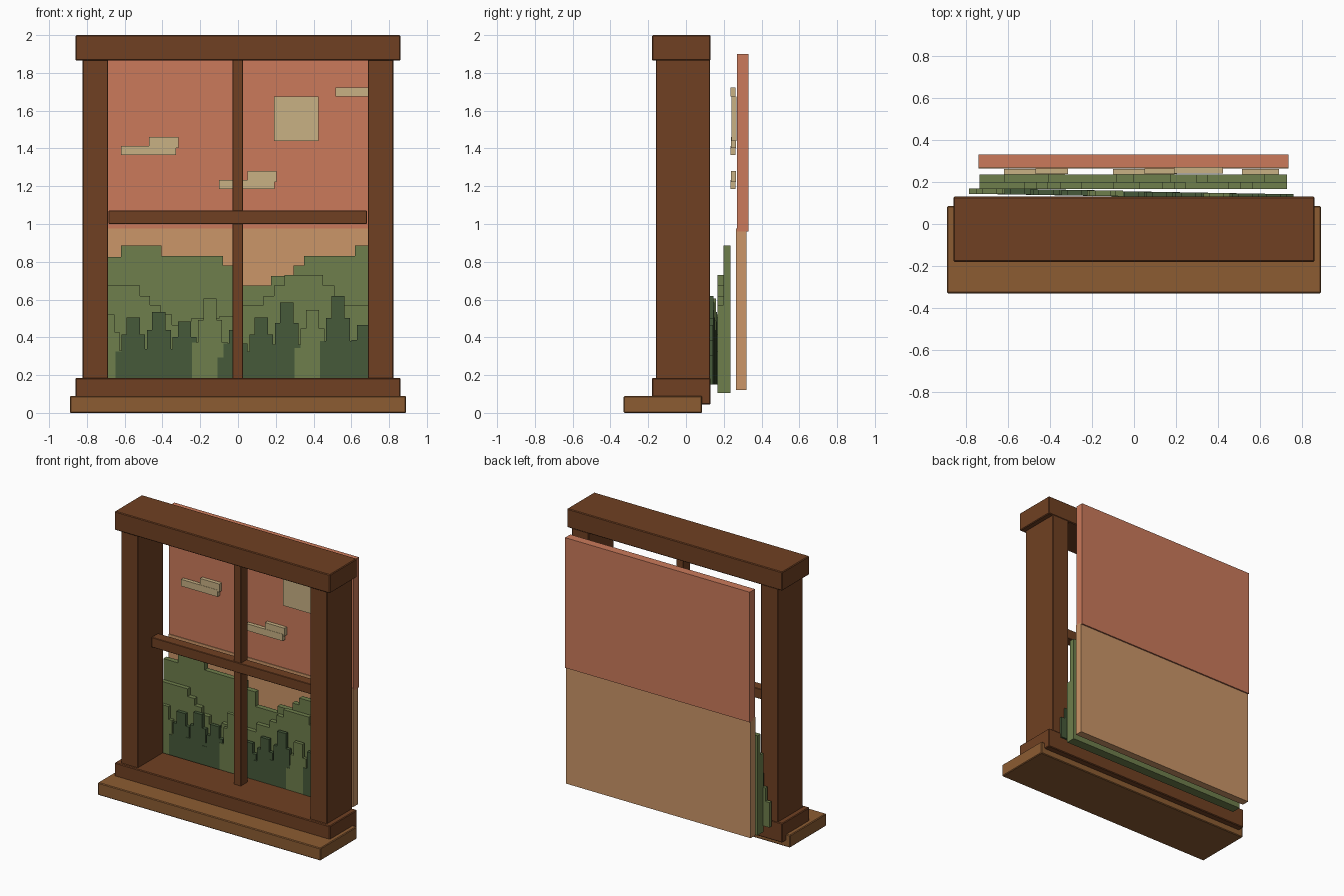
import bpy, bmesh

cube = bpy.data.objects.get("Cube")
if cube:
    bpy.data.objects.remove(cube, do_unlink=True)


def make_material(name, rgb):
    """Material from 0-255 display values, stored as linear."""
    lin = [((c / 255 + 0.055) / 1.055) ** 2.4 for c in rgb] + [1]
    m = bpy.data.materials.new(name)
    m.use_nodes = True
    m.diffuse_color = lin
    node = next(n for n in m.node_tree.nodes if n.type == "BSDF_PRINCIPLED")
    node.inputs["Base Color"].default_value = lin
    return m


FRAME = make_material("dark wood", (112, 64, 34))
SILL = make_material("light wood", (140, 92, 50))
SKY = make_material("sunset sky", (203, 122, 91))
HORIZON = make_material("horizon sky", (203, 150, 104))
CLOUD = make_material("pale cloud", (200, 177, 132))
HILL = make_material("hill green", (110, 126, 76))
PINE = make_material("pine green", (70, 90, 58))


def finish(name, bm, material, bevel=0):
    bmesh.ops.recalc_face_normals(bm, faces=bm.faces)
    mesh = bpy.data.meshes.new(name)
    bm.to_mesh(mesh)
    bm.free()
    mesh.materials.append(material)
    ob = bpy.data.objects.new(name, mesh)
    bpy.context.collection.objects.link(ob)
    if bevel:
        mod = ob.modifiers.new("soft edge", "BEVEL")
        mod.width = bevel
        mod.segments = 1
    return ob


def box(name, x, y, z, material, bevel=0):
    bm = bmesh.new()
    bmesh.ops.create_cube(bm, size=1)
    for v in bm.verts:
        v.co = [r[0] if c < 0 else r[1] for c, r in zip(v.co, (x, y, z))]
    return finish(name, bm, material, bevel)


def slab(name, outline, y, material):
    """Extrude an x-z outline from y[0] to y[1]."""
    bm = bmesh.new()
    face = bm.faces.new([bm.verts.new((x, y[0], z)) for x, z in outline])
    out = bmesh.ops.extrude_face_region(bm, geom=[face])
    for v in out["geom"]:
        if isinstance(v, bmesh.types.BMVert):
            v.co.y = y[1]
    return finish(name, bm, material)


def hill(name, steps, right, y):
    """Stepped hill from (start x, height) pairs."""
    outline = [(steps[0][0], 0.105)]
    for i, (x, z) in enumerate(steps):
        end = steps[i + 1][0] if i + 1 < len(steps) else right
        outline += [(x, z), (end, z)]
    outline.append((right, 0.105))
    return slab(name, outline, y, HILL)


# Window frame
box("sill", (-0.89, 0.89), (-0.33, 0.085), (0, 0.09), SILL, 0.005)
box("bottom_rail", (-0.86, 0.86), (-0.18, 0.13), (0.045, 0.185), FRAME, 0.005)
box("top_rail", (-0.86, 0.86), (-0.18, 0.13), (1.865, 2), FRAME, 0.005)
for side, s in (("left", 1), ("right", -1)):
    box(side + "_post", sorted((0.688 * s, 0.823 * s)), (-0.16, 0.128), (0.18, 1.87), FRAME, 0.004)
box("upright_bar", (-0.03, 0.026), (-0.005, 0.075), (0.18, 1.87), FRAME, 0.003)
box("cross_bar", (-0.685, 0.682), (-0.01, 0.065), (1.0, 1.072), FRAME, 0.003)

# Sky panels
box("upper_sky", (-0.74, 0.735), (0.27, 0.33), (0.96, 1.9), SKY)
box("lower_sky", (-0.74, 0.735), (0.265, 0.32), (0.12, 0.975), HORIZON)

# Sun and clouds
box("sun", (0.19, 0.425), (0.24, 0.268), (1.44, 1.675), CLOUD)
for name, x, z in (("left_cloud", -0.62, 1.365), ("middle_cloud", -0.1, 1.185)):
    box(name + "_base", (x, x + 0.292), (0.235, 0.262), (z, z + 0.049), CLOUD)
    box(name + "_top", (x + 0.15, x + 0.305), (0.237, 0.264), (z + 0.037, z + 0.095), CLOUD)
box("right_cloud", (0.515, 0.69), (0.235, 0.262), (1.675, 1.723), CLOUD)

# Stepped hills
hill("far_hills", [(-0.735, 0.825), (-0.62, 0.885), (-0.405, 0.83), (-0.08, 0.78),
                   (0.0, 0.675), (0.175, 0.725), (0.295, 0.78), (0.35, 0.83),
                   (0.62, 0.885)], 0.73, (0.198, 0.235))
hill("near_hills", [(-0.735, 0.675), (-0.52, 0.62), (-0.465, 0.57), (-0.41, 0.52),
                    (-0.35, 0.465), (-0.25, 0.5), (-0.1, 0.51), (0.025, 0.57),
                    (0.135, 0.62), (0.19, 0.675), (0.245, 0.73), (0.45, 0.675),
                    (0.51, 0.62), (0.565, 0.57)], 0.73, (0.167, 0.2))

# Row of stepped pines, each one slightly in front of the last
tops = [0.52, 0.505, 0.535, 0.485, 0.605, 0.44, 0.505, 0.585, 0.545, 0.62, 0.465]
base = 0.15
for i, top in enumerate(tops):
    cx, h = -0.69 + 0.1355 * i, top - base
    half = []
    lower = base
    for width, level in ((0.095, 0.49), (0.063, 0.75), (0.035, 1)):
        upper = base + h * level
        half += [(width, lower), (width, upper)]
        lower = upper
    outline = [(cx + x, z) for x, z in half] + [(cx - x, z) for x, z in reversed(half)]
    front = 0.144 - 0.0026 * i
    slab("pine_%d" % (i + 1), outline, (front, front + 0.025), HILL if i % 4 == 0 else PINE)
